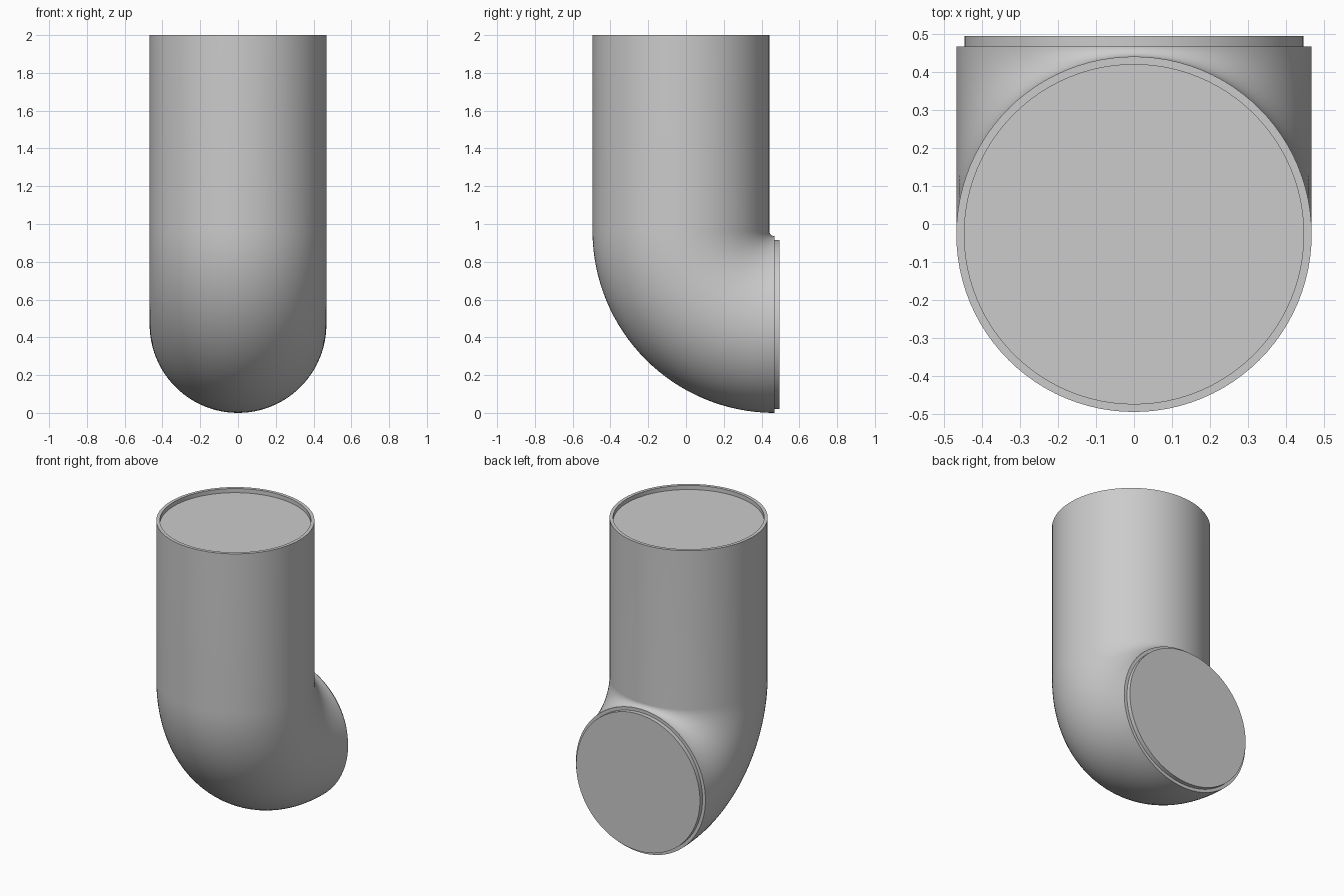
import bpy, bmesh, math
from mathutils import Vector

cube = bpy.data.objects.get("Cube")
if cube:
    bpy.data.objects.remove(cube, do_unlink=True)

SIDES, BEND_STEPS = 96, 32
TUBE, LIP = 0.468, 0.447      # outer radius, socket and spigot radius
BEND, STEP = 0.495, 0.027     # bend radius, socket and spigot depth
PIVOT = Vector((0, TUBE, BEND + TUBE))

grey = bpy.data.materials.new("pipe grey")
grey.use_nodes = True
colour = (0.6, 0.6, 0.6, 1)
grey.diffuse_color = colour
grey.node_tree.nodes["Principled BSDF"].inputs["Base Color"].default_value = colour


def add_ring(bm, angle, radius, offset=0.0):
    """Ring across the pipe at a bend angle, moved along the pipe by offset."""
    out = Vector((0, -math.cos(angle), -math.sin(angle)))
    along = Vector((0, math.sin(angle), -math.cos(angle)))
    centre = PIVOT + out * BEND + along * offset
    side = Vector((1, 0, 0))
    turns = [2 * math.pi * i / SIDES for i in range(SIDES)]
    return [bm.verts.new(centre + radius * (side * math.cos(t) + out * math.sin(t)))
            for t in turns]


# Pipe elbow: socket floor, rim, straight, bend, then spigot
bm = bmesh.new()
top = PIVOT.z - 2
quarter = math.pi / 2
rings = [add_ring(bm, 0, LIP, top + STEP), add_ring(bm, 0, LIP, top),
         add_ring(bm, 0, TUBE, top)]
rings += [add_ring(bm, quarter * i / BEND_STEPS, TUBE) for i in range(BEND_STEPS + 1)]
rings += [add_ring(bm, quarter, LIP), add_ring(bm, quarter, LIP, STEP)]
for a, b in zip(rings, rings[1:]):
    for i in range(SIDES):
        j = (i + 1) % SIDES
        bm.faces.new((a[i], a[j], b[j], b[i]))
bm.faces.new(rings[0])
bm.faces.new(rings[-1])
bmesh.ops.recalc_face_normals(bm, faces=bm.faces)

mesh = bpy.data.meshes.new("pipe_elbow")
bm.to_mesh(mesh)
bm.free()
mesh.materials.append(grey)
elbow = bpy.data.objects.new("pipe_elbow", mesh)
bpy.context.collection.objects.link(elbow)
bpy.context.view_layer.objects.active = elbow
elbow.select_set(True)
bpy.ops.object.shade_smooth_by_angle(angle=math.radians(35))
